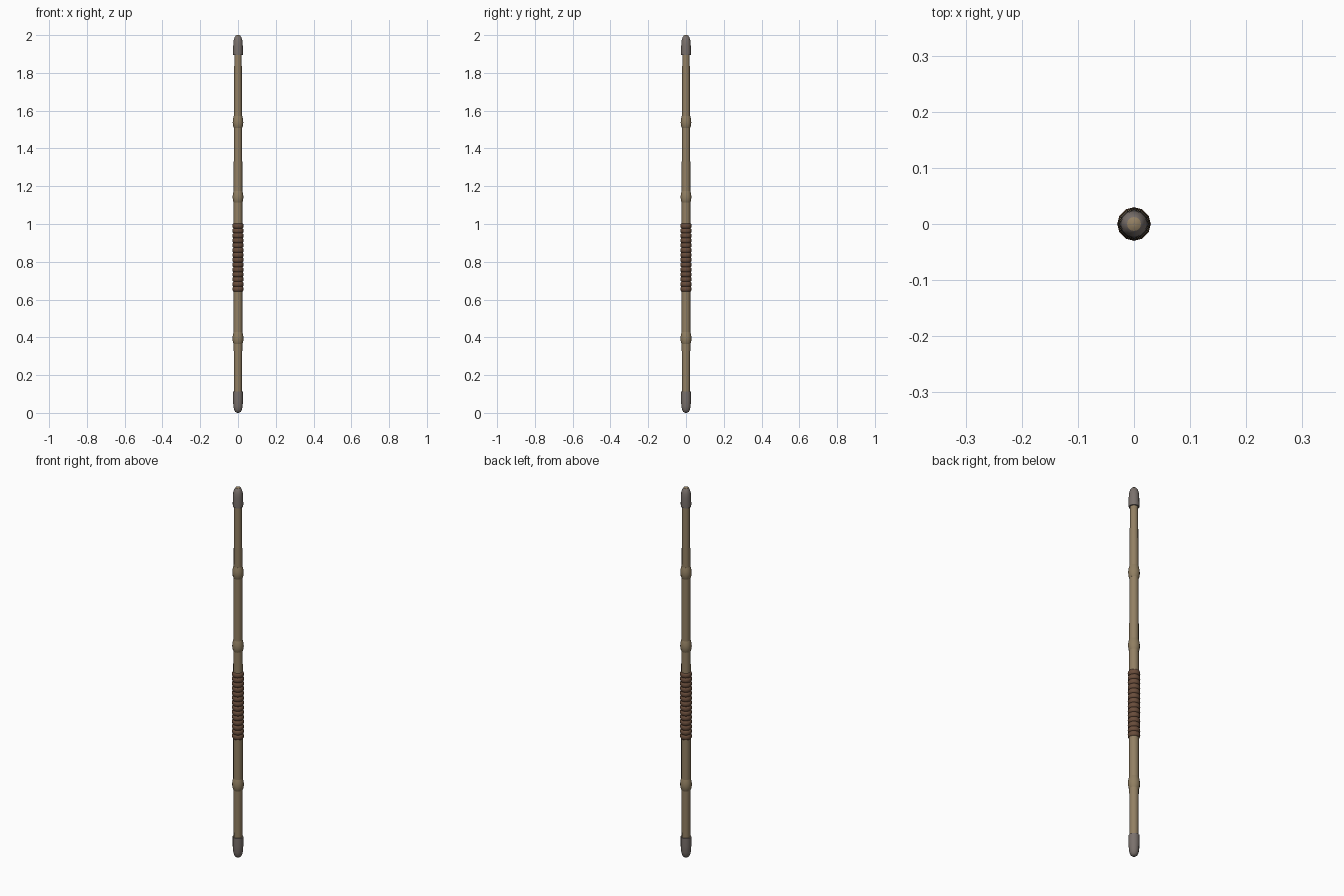
import bpy, bmesh, math

if "Cube" in bpy.data.objects:
    bpy.data.objects.remove(bpy.data.objects["Cube"])


def material(name, color):
    m = bpy.data.materials.new(name)
    m.diffuse_color = (*color, 1)
    m.use_nodes = True
    m.node_tree.nodes["Principled BSDF"].inputs["Base Color"].default_value = m.diffuse_color
    return m


WOOD = material("tan wood", (0.29, 0.215, 0.125))
KNOT = material("knot wood", (0.28, 0.21, 0.12))
LEATHER = material("brown leather", (0.14, 0.073, 0.043))
METAL = material("grey metal", (0.195, 0.165, 0.15))


def lathe(name, profile, mat, sides=12):
    """Revolve (radius, z) points around z and close both ends."""
    bm = bmesh.new()
    rings = []
    for r, z in profile:
        rings.append([bm.verts.new((r * math.cos(2 * math.pi * i / sides),
                                    r * math.sin(2 * math.pi * i / sides), z))
                      for i in range(sides)])
    for a, b in zip(rings, rings[1:]):
        for i in range(sides):
            j = (i + 1) % sides
            bm.faces.new((a[i], a[j], b[j], b[i]))
    bm.faces.new(rings[0][::-1])
    bm.faces.new(rings[-1])
    bmesh.ops.recalc_face_normals(bm, faces=bm.faces)
    me = bpy.data.meshes.new(name)
    bm.to_mesh(me)
    bm.free()
    me.materials.append(mat)
    ob = bpy.data.objects.new(name, me)
    bpy.context.collection.objects.link(ob)
    bpy.ops.object.select_all(action='DESELECT')
    ob.select_set(True)
    bpy.context.view_layer.objects.active = ob
    bpy.ops.object.shade_smooth_by_angle(angle=math.radians(50))
    return ob


# Tapered wooden shaft
lathe("shaft", [(0.021, 0.06), (0.022, 0.29), (0.0235, 0.40), (0.0235, 0.75),
                (0.0235, 1.0), (0.023, 1.14), (0.0225, 1.33), (0.0215, 1.54),
                (0.0205, 1.75), (0.019, 1.95)], WOOD)

# Growth knots
for k, (z, r) in enumerate([(0.397, 0.029), (1.145, 0.0285), (1.541, 0.028)]):
    lathe(f"knot_{k + 1}", [(r - 0.006, z - 0.032), (r - 0.002, z - 0.022),
                            (r, z - 0.005), (r - 0.001, z + 0.010),
                            (r - 0.004, z + 0.025), (r - 0.006, z + 0.032)], KNOT)

# Leather grip made of stacked cord turns
TURNS, Z0, PITCH = 14, 0.643, 0.0257
for t in range(TURNS):
    z = Z0 + PITCH * (t + 0.5)
    pts = []
    for i in range(7):
        a = -math.pi / 2 + math.pi * i / 6
        pts.append((0.0225 + 0.0075 * math.cos(a), z + 0.0135 * math.sin(a)))
    lathe(f"grip_turn_{t + 1}", pts, LEATHER)

# Rounded metal end caps
lathe("top_cap", [(0.0255, 1.895), (0.026, 1.91), (0.025, 1.95), (0.0235, 1.97),
                  (0.019, 1.986), (0.013, 1.995), (0.006, 1.9995), (0.001, 2.0)], METAL)
lathe("bottom_cap", [(0.001, 0.0), (0.008, 0.001), (0.016, 0.007), (0.021, 0.018),
                     (0.0245, 0.035), (0.0265, 0.07), (0.0265, 0.112)], METAL)
# Wood showing at the very tip
lathe("tip_wood", [(0.0125, 1.9945), (0.0125, 1.9965), (0.006, 2.0), (0.001, 2.0)], WOOD)
